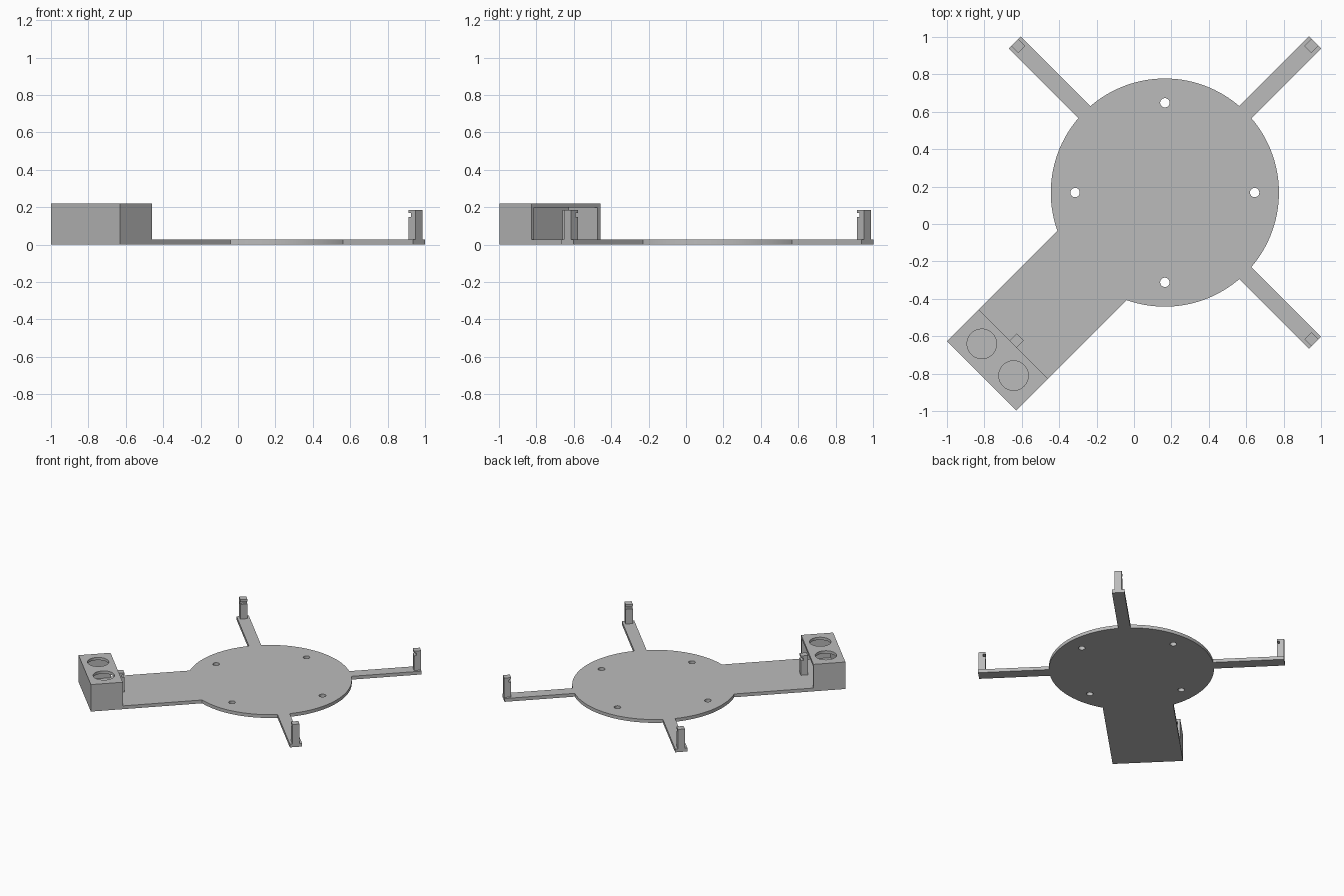
import bpy
import math
from mathutils import Matrix, Vector

cube = bpy.data.objects.get("Cube")
if cube:
    bpy.data.objects.remove(cube, do_unlink=True)

HUB = Vector((0.165, 0.168, 0))      # centre of the round plate
PLATE = 0.027                        # plate thickness
ARM_END, ARM_W = 1.135, 0.092
TRAY_END, TRAY_W = 1.386, 0.523
BOX_START, BOX_TOP, WALL = 1.146, 0.22, 0.022
POST = 0.053
TRAY_ANGLE = 225

grey = bpy.data.materials.new("plain grey")
grey.use_nodes = True
colour = (0.5, 0.5, 0.5, 1)
grey.diffuse_color = colour
grey.node_tree.nodes["Principled BSDF"].inputs["Base Color"].default_value = colour


def finish(name):
    ob = bpy.context.object
    ob.name = name
    ob.data.materials.append(grey)
    return ob


def radial_box(name, angle, r0, r1, width, z0, z1):
    """Block lying along a spoke of the hub, between radii r0 and r1."""
    bpy.ops.mesh.primitive_cube_add(size=1)
    ob = finish(name)
    ob.data.transform(
        Matrix.Translation(HUB)
        @ Matrix.Rotation(math.radians(angle), 4, "Z")
        @ Matrix.Translation(((r0 + r1) / 2, 0, (z0 + z1) / 2))
        @ Matrix.Diagonal((r1 - r0, width, z1 - z0, 1)))
    return ob


def radial_disc(name, angle, r, side, radius, z0, z1, sides=48):
    """Upright cylinder at radius r on a spoke, shifted sideways."""
    bpy.ops.mesh.primitive_cylinder_add(vertices=sides, radius=radius, depth=z1 - z0)
    ob = finish(name)
    ob.data.transform(
        Matrix.Translation(HUB)
        @ Matrix.Rotation(math.radians(angle), 4, "Z")
        @ Matrix.Translation((r, side, (z0 + z1) / 2)))
    return ob


def combine(target, other, operation):
    mod = target.modifiers.new("combine", "BOOLEAN")
    mod.operation = operation
    mod.solver = "EXACT"
    mod.object = other
    bpy.context.view_layer.objects.active = target
    bpy.ops.object.modifier_apply(modifier=mod.name)
    bpy.data.objects.remove(other, do_unlink=True)


def soften(ob):
    bpy.ops.object.select_all(action="DESELECT")
    ob.select_set(True)
    bpy.context.view_layer.objects.active = ob
    bpy.ops.object.shade_smooth_by_angle(angle=math.radians(30))


# Round plate with three slim arms and one broad arm
plate = radial_disc("base_plate", 0, 0, 0, 0.61, 0, PLATE, 128)
for angle in (-45, 45, 135):
    combine(plate, radial_box("arm", angle, 0.3, ARM_END, ARM_W, 0, PLATE), "UNION")
combine(plate, radial_box("tray", TRAY_ANGLE, 0.2, TRAY_END, TRAY_W, 0, PLATE), "UNION")

# Four screw holes
for angle in (0, 90, 180, 270):
    combine(plate, radial_disc("hole", angle, 0.48, 0, 0.025, -0.1, 0.1, 32), "DIFFERENCE")
soften(plate)

# Hollow housing, open toward the plate, with two round openings on top
housing = radial_box("sensor_housing", TRAY_ANGLE, BOX_START, TRAY_END, TRAY_W, PLATE, BOX_TOP)
combine(housing, radial_box("cavity", TRAY_ANGLE, 1.0, TRAY_END - WALL,
                            TRAY_W - 2 * WALL, 0, BOX_TOP - WALL), "DIFFERENCE")
for side in (-0.12, 0.12):
    combine(housing, radial_disc("opening", TRAY_ANGLE, 1.264, side, 0.079, 0.1, 0.3), "DIFFERENCE")
soften(housing)

# Upright clip posts, each with a notch in its inner face
for name, angle, end in (("front_left", -45, ARM_END), ("back_left", 45, ARM_END),
                         ("back_right", 135, ARM_END), ("front_right", TRAY_ANGLE, BOX_START)):
    post = radial_box(name + "_post", angle, end - POST, end, POST, PLATE, 0.185)
    notch = radial_box("notch", angle, end - POST - 0.02, end - POST + 0.018, 0.1, 0.147, 0.168)
    combine(post, notch, "DIFFERENCE")
